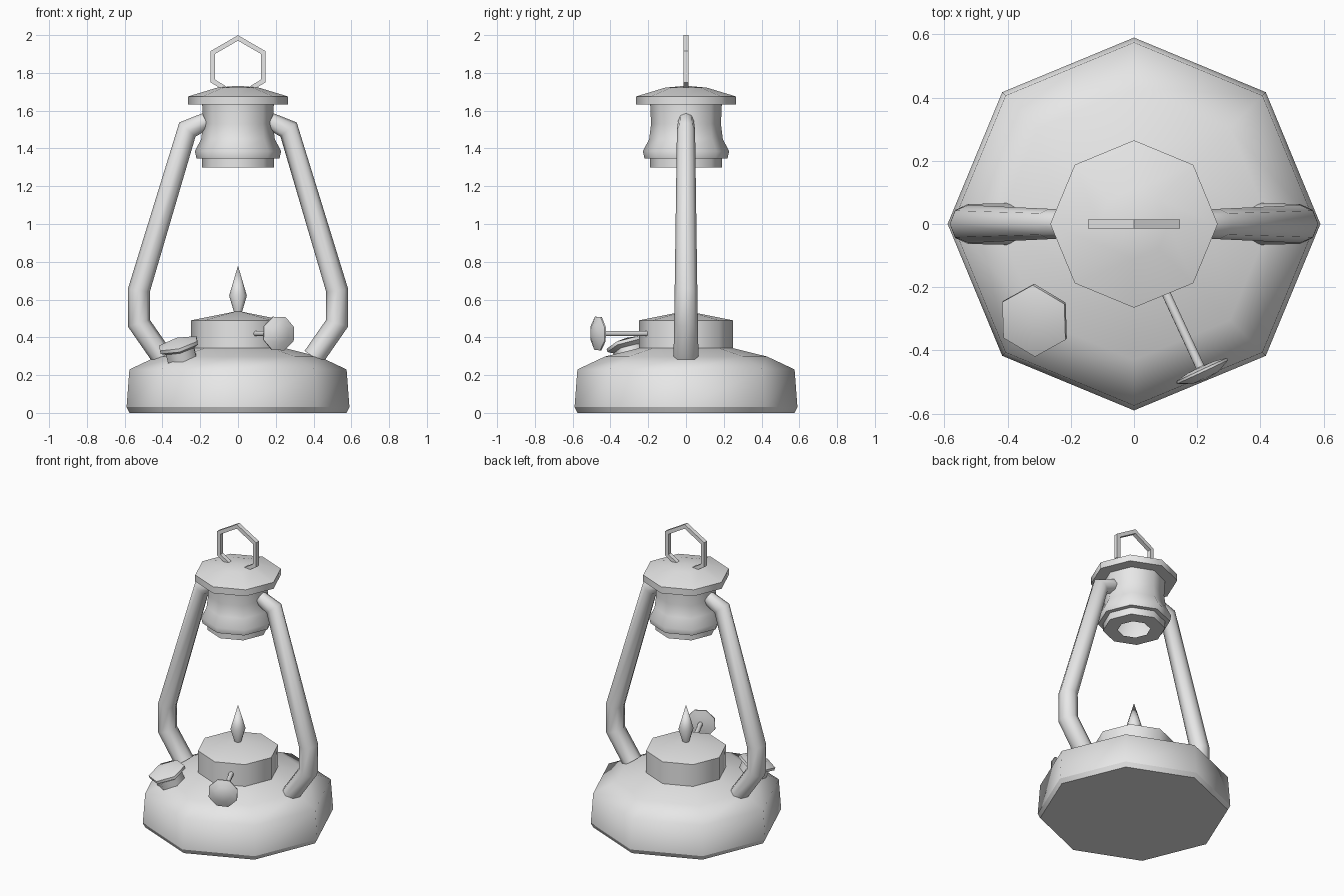
import bpy, bmesh, math
from mathutils import Vector, Matrix

if "Cube" in bpy.data.objects:
    bpy.data.objects.remove(bpy.data.objects["Cube"])

grey = bpy.data.materials.new("plain_grey")
grey.diffuse_color = (0.8, 0.8, 0.8, 1)
grey.use_nodes = True
grey.node_tree.nodes["Principled BSDF"].inputs["Base Color"].default_value = grey.diffuse_color


def finish(name, bm, closed=True):
    if closed:
        bmesh.ops.recalc_face_normals(bm, faces=bm.faces[:])
    for f in bm.faces:
        f.smooth = True
    me = bpy.data.meshes.new(name)
    bm.to_mesh(me)
    bm.free()
    me.materials.append(grey)
    ob = bpy.data.objects.new(name, me)
    bpy.context.collection.objects.link(ob)
    return ob


def lathe(name, profile, sides=8, sharp=(), origin=(0, 0, 0), axis=(0, 0, 1), turn=0.0):
    """Revolve (radius, height) points; radius 0 makes a pole. Rings in sharp stay creased."""
    bm = bmesh.new()
    rot = Vector((0, 0, 1)).rotation_difference(Vector(axis)).to_matrix().to_4x4()
    mat = Matrix.Translation(origin) @ rot
    rings = []
    for r, h in profile:
        n = 1 if r == 0 else sides
        rings.append([bm.verts.new(mat @ Vector((
            r * math.cos(turn + math.tau * i / sides),
            r * math.sin(turn + math.tau * i / sides), h))) for i in range(n)])
    for a, b in zip(rings, rings[1:]):
        for i in range(sides):
            j = (i + 1) % sides
            quad = [a[i % len(a)], a[j % len(a)], b[j % len(b)], b[i % len(b)]]
            bm.faces.new(list(dict.fromkeys(quad)))
    for k in sharp:
        for i in range(sides):
            e = bm.edges.get((rings[k][i], rings[k][(i + 1) % sides]))
            e.smooth = False
    return finish(name, bm)


def tube(name, path, rx, ry, sides):
    """Sweep a section along a path in the xz plane with mitred bends."""
    bm = bmesh.new()
    pts = [Vector((x, 0, z)) for x, z in path]
    rings = []
    for k, p in enumerate(pts):
        d0 = (p - pts[k - 1]).normalized() if k else None
        d1 = (pts[k + 1] - p).normalized() if k < len(pts) - 1 else None
        d = ((d0 or d1) + (d1 or d0)).normalized()
        miter = 1 / max(0.5, d.dot(d1 or d0))
        side = Vector((d.z, 0, -d.x))
        rings.append([bm.verts.new(
            p + side * rx[k] * miter * math.cos(math.tau * (i + (0.5 if sides == 4 else 0)) / sides)
            + Vector((0, ry[k] * math.sin(math.tau * (i + (0.5 if sides == 4 else 0)) / sides), 0)))
            for i in range(sides)])
    for a, b in zip(rings, rings[1:]):
        for i in range(sides):
            j = (i + 1) % sides
            bm.faces.new((a[i], a[j], b[j], b[i]))
    for ring in (rings[0], rings[-1]):
        bm.faces.new(ring)
        for i in range(sides):
            bm.edges.get((ring[i], ring[(i + 1) % sides])).smooth = False
    ob = finish(name, bm)
    if sides == 4:
        for e in ob.data.edges:
            e.use_edge_sharp = True
    return ob


# Fuel tank and burner
lathe("tank", [(0, 0), (0.575, 0), (0.59, 0.03), (0.575, 0.23), (0.43, 0.298),
               (0.24, 0.345), (0, 0.345)], sharp=(1, 2, 5))
lathe("burner", [(0, 0.33), (0.248, 0.33), (0.248, 0.49), (0, 0.54)], sharp=(1, 2))
lathe("flame", [(0, 0.53), (0.02, 0.53), (0.047, 0.62), (0, 0.78)], sharp=(1,))

# Chimney with an open hole in its base, and the lid over it
lathe("chimney", [(0.1, 1.30), (0.19, 1.30), (0.19, 1.347), (0.22, 1.347), (0.228, 1.385),
                  (0.195, 1.45), (0.185, 1.53), (0.19, 1.64)], sharp=(1, 2, 3))
lathe("lid", [(0, 1.632), (0.265, 1.632), (0.265, 1.675), (0.11, 1.722), (0, 1.732)], sharp=(1, 2))

# Side frame tubes, mirrored
for s, label in ((-1, "left"), (1, "right")):
    tube(label + "_frame_tube",
         [(s * 0.40, 0.295), (s * 0.525, 0.475), (s * 0.525, 0.648), (s * 0.268, 1.50), (s * 0.17, 1.545)],
         (0.058, 0.058, 0.058, 0.052, 0.045), (0.066, 0.063, 0.06, 0.048, 0.042), 8)

# Hanging ring, open at the bottom
tube("hanging_ring",
     [(-0.04, 1.70), (-0.133, 1.757), (-0.133, 1.908), (0, 1.985), (0.133, 1.908), (0.133, 1.757), (0.04, 1.70)],
     (0.0175,) * 7, (0.02,) * 7, 4)

# Filler neck and cap, tilted with the tank shoulder
lathe("filler_cap", [(0, -0.1), (0.088, -0.1), (0.088, -0.025), (0.117, -0.01), (0.117, 0.008), (0, 0.04)],
      sides=6, sharp=(1, 2, 3, 4), origin=(-0.315, -0.305, 0.36), axis=(-0.26, -0.26, 1), turn=math.pi / 2)

# Wick knob and its stem
out = Vector((0.42, -0.907, 0))
hub = Vector((0.215, -0.465, 0.42))
lathe("knob_stem", [(0, -0.3), (0.015, -0.3), (0.015, 0), (0, 0)], sharp=(1, 2), origin=hub, axis=out)
lathe("wick_knob", [(0, -0.015), (0.05, -0.012), (0.095, -0.004), (0.095, 0.004), (0.05, 0.024), (0, 0.03)],
      sharp=(2, 3), origin=hub, axis=out, turn=0.0)
